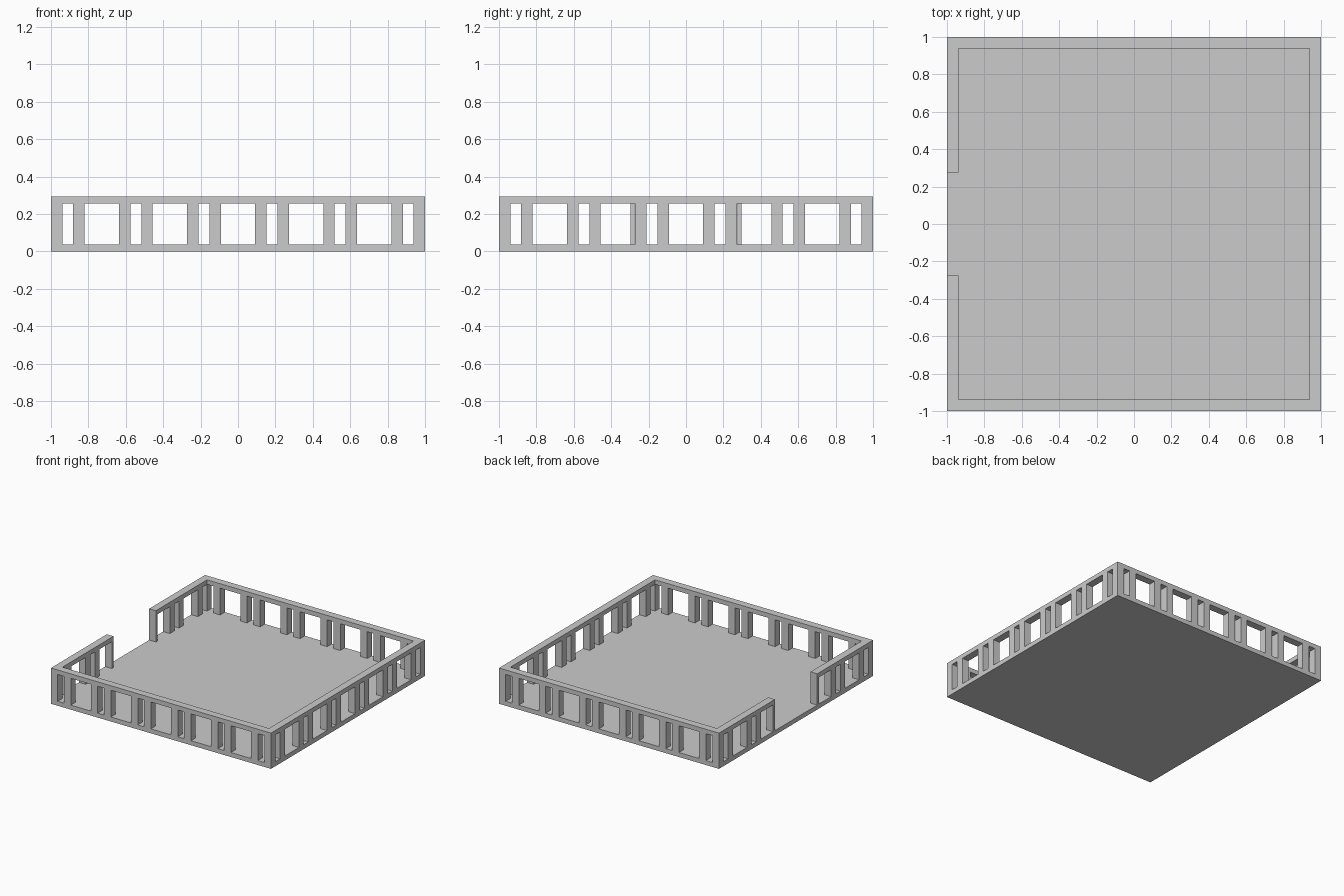
import bpy, bmesh

if "Cube" in bpy.data.objects:
    bpy.data.objects.remove(bpy.data.objects["Cube"])

W = 0.061                       # post width and wall thickness
PAIR = 0.119                    # spacing of the two posts in a pair
FLOOR, RAIL, TOP = 0.037, 0.257, 0.294
DOOR = 0.275                    # half width of the doorway on the -x side
END = 0.022                     # width of the thin doorway posts


def add_prism(bm, pts, z0, z1, caps=True):
    """Extrude a counter-clockwise outline from z0 to z1."""
    low = [bm.verts.new((x, y, z0)) for x, y in pts]
    high = [bm.verts.new((x, y, z1)) for x, y in pts]
    n = len(pts)
    for i in range(n):
        j = (i + 1) % n
        bm.faces.new((low[i], low[j], high[j], high[i]))
    if caps:
        bm.faces.new(low[::-1])
        bm.faces.new(high)


def rect(x0, x1, y0, y1):
    return [(x0, y0), (x1, y0), (x1, y1), (x0, y1)]


def finish(bm, name):
    me = bpy.data.meshes.new(name)
    bm.to_mesh(me)
    bm.free()
    ob = bpy.data.objects.new(name, me)
    bpy.context.collection.objects.link(ob)
    return ob


# Floor slab
bm = bmesh.new()
add_prism(bm, rect(-1, 1, -1, 1), 0, FLOOR)
finish(bm, "floor")

# Top rail, running round the edge with a gap for the doorway:
# outer path and inner path joined by quads
I = 1 - W
outer = [(-1, -DOOR), (-1, -1), (1, -1), (1, 1), (-1, 1), (-1, DOOR)]
inner = [(-I, -DOOR), (-I, -I), (I, -I), (I, I), (-I, I), (-I, DOOR)]
bm = bmesh.new()
loops = [[bm.verts.new((*o, RAIL)), bm.verts.new((*i, RAIL)),
          bm.verts.new((*i, TOP)), bm.verts.new((*o, TOP))]
         for o, i in zip(outer, inner)]
for a, b in zip(loops, loops[1:]):
    for k in range(4):
        m = (k + 1) % 4
        bm.faces.new((a[k], a[m], b[m], b[k]))
bm.faces.new(loops[0])
bm.faces.new(loops[-1])
bmesh.ops.recalc_face_normals(bm, faces=bm.faces[:])
finish(bm, "top_rail")

# Post positions: six pairs spread along each side
step = (2 - PAIR - W) / 5
starts = [-1 + i * step + k for i in range(6) for k in (0, PAIR)]

# Front and back posts, corners included
for name, y in (("front_posts", -1), ("back_posts", I)):
    bm = bmesh.new()
    for s in starts:
        add_prism(bm, rect(s, s + W, y, y + W), FLOOR, RAIL, caps=False)
    finish(bm, name)

# Right posts
bm = bmesh.new()
for s in starts[1:-1]:
    add_prism(bm, rect(I, 1, s, s + W), FLOOR, RAIL, caps=False)
finish(bm, "right_posts")

# Left posts, leaving the doorway open
bm = bmesh.new()
for s in starts[1:-1]:
    if abs(s + W / 2) > DOOR + W:
        add_prism(bm, rect(-1, -I, s, s + W), FLOOR, RAIL, caps=False)
finish(bm, "left_posts")

# Thin posts either side of the doorway
bm = bmesh.new()
for y in (-DOOR - END, DOOR):
    add_prism(bm, rect(-1, -I, y, y + END), FLOOR, RAIL, caps=False)
finish(bm, "doorway_posts")
